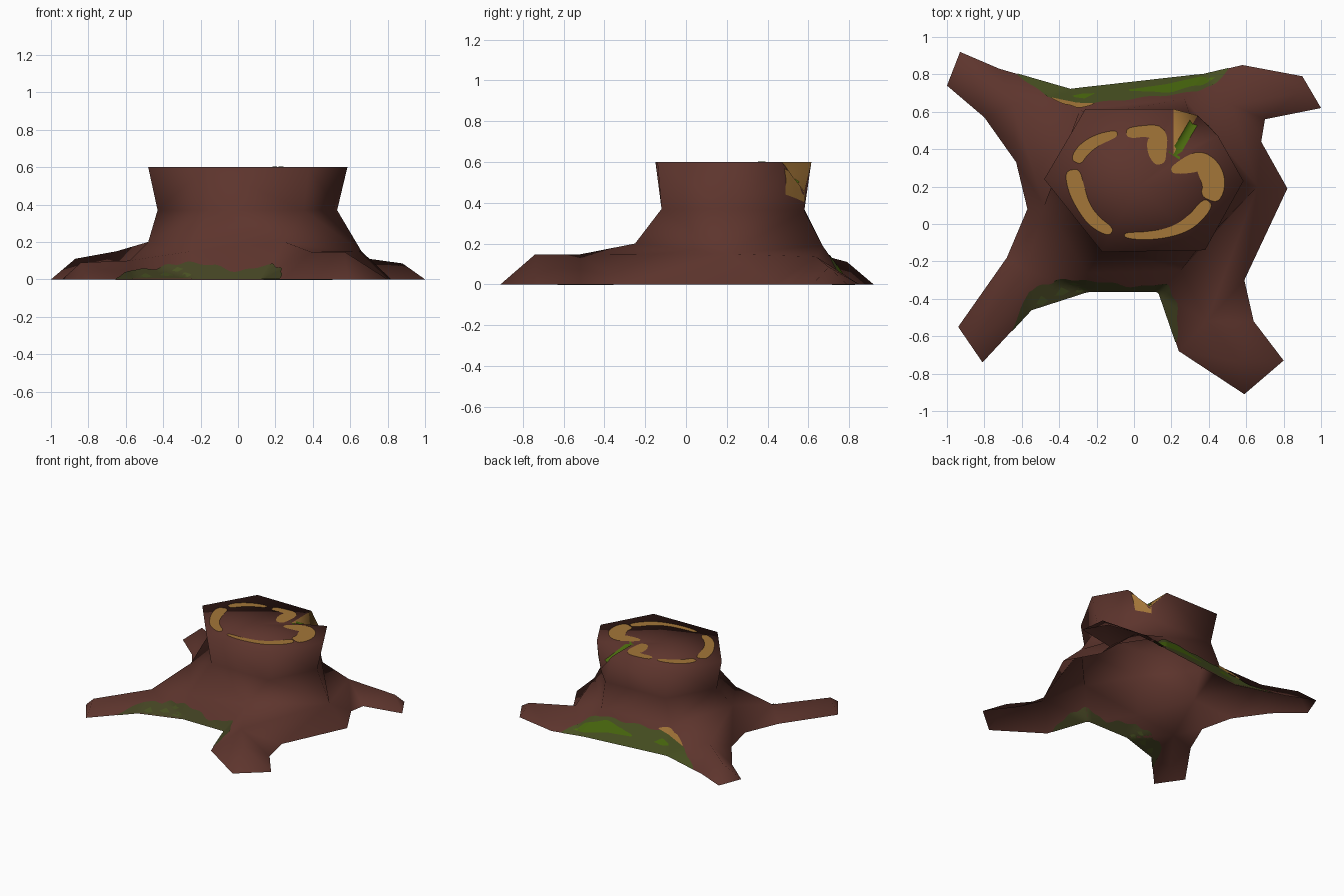
import bpy, bmesh, math
from mathutils import Vector as V
from mathutils.bvhtree import BVHTree

if "Cube" in bpy.data.objects:
    bpy.data.objects.remove(bpy.data.objects["Cube"])


def mat(name, c):
    m = bpy.data.materials.new(name)
    m.diffuse_color = (*c, 1)
    m.use_nodes = True
    m.node_tree.nodes["Principled BSDF"].inputs["Base Color"].default_value = m.diffuse_color
    return m


BARK = mat("bark_brown", (0.110, 0.035, 0.026))
OCHRE = mat("ochre_lichen", (0.37, 0.18, 0.040))
MOSS = mat("dark_moss", (0.056, 0.056, 0.016))
OLIVE = mat("olive_moss", (0.062, 0.078, 0.015))
BRIGHT = mat("bright_moss", (0.065, 0.135, 0.004))


def finish(bm, name, mats):
    me = bpy.data.meshes.new(name)
    bm.to_mesh(me)
    for m in mats:
        me.materials.append(m)
    for p in me.polygons:
        p.use_smooth = True
    ob = bpy.data.objects.new(name, me)
    bpy.context.collection.objects.link(ob)
    return ob


# --- stump: hexagonal trunk rings, corners A..F counter-clockwise from the left
flare = [(-.48, .1, .2), (-.25, -.26, .15), (.25, -.25, .2),
         (.66, .2, .15), (.27, .67, .19), (-.29, .61, .18)]
waist = [(-.43, .23, .37), (-.15, -.12, .37), (.35, -.12, .37),
         (.53, .23, .37), (.3, .58, .36), (-.23, .58, .37)]
rim = [(-.48, .24, .6), (-.17, -.15, .6), (.38, -.14, .6),
       (.585, .23, .6), None, (-.26, .615, .6)]
notch_r, notch_l = (.45, .47, .6), (.21, .615, .6)
notch_in, notch_lip = (.21, .36, .6), (.34, .58, .45)
middle = (.02, .2, .6)

# roots: (flare corner before, corner after, ridge, ridge end, outline; T marks tips)
S, T = 0, 1
roots = [
    (0, 1, (-.58, -.25, .1), (-.84, -.6, .09),
     [(-.68, -.18, S), (-.94, -.55, T), (-.81, -.74, T), (-.55, -.46, S)]),
    (2, 3, (.39, -.52, .147), (.57, -.74, .147),
     [(.24, -.68, S), (.59, -.91, T), (.8, -.73, T), (.64, -.52, S), (.59, -.3, S)]),
    (3, 4, (.52, .64, .135), (.88, .7, .085),
     [(.68, .44, S), (.7, .56, S), (1, .62, T), (.9, .79, T), (.58, .85, S)]),
    (5, 0, (-.65, .64, .15), (-.87, .79, .11),
     [(-.72, .83, S), (-.93, .92, T), (-1, .74, T), (-.8, .57, S), (-.63, .33, S)]),
]
valley = [(-.57, .08, 0), (-.24, -.36, 0), (.13, -.36, 0),
          (.82, .19, 0), (.37, .8, 0), (-.34, .72, 0)]

bm = bmesh.new()
cache = {}


def face(*pts, mi=0):
    vs = []
    for p in pts:
        v = cache.setdefault(p, None) or bm.verts.new(p)
        cache[p] = v
        if v not in vs:
            vs.append(v)
    f = bm.faces.new(vs)
    f.material_index = mi


# roots and the skirt between them
for a, b, ridge, end, outline in roots:
    cols = [(valley[a], flare[a])]
    cols += [((x, y, 0), end if k else ridge) for x, y, k in outline]
    cols.append((valley[b], flare[b]))
    if a == 2:      # the last outline point of this root belongs to the trunk flare
        cols[-2] = (cols[-2][0], flare[b])
    for (b0, u0), (b1, u1) in zip(cols, cols[1:]):
        face(b0, b1, u1, u0)
    face(flare[a], ridge, flare[b])
for a, b in ((1, 2), (4, 5)):
    face(valley[a], valley[b], flare[b], flare[a])

# trunk walls
for i in range(6):
    j = (i + 1) % 6
    face(flare[i], flare[j], waist[j], waist[i])
    if rim[i] and rim[j]:
        face(waist[i], waist[j], rim[j], rim[i])
face(waist[3], waist[4], notch_lip)
face(waist[3], notch_lip, notch_r)
face(waist[3], notch_r, rim[3])
face(waist[4], notch_l, notch_lip)
face(waist[4], waist[5], rim[5], notch_l)

# flat cut top with a wedge notch
loop = rim[:4] + [notch_r, notch_in, notch_l, rim[5]]
for p, q in zip(loop, loop[1:] + loop[:1]):
    face(middle, p, q)
face(notch_in, notch_lip, notch_l, mi=1)
face(notch_in, notch_r, notch_lip)

bmesh.ops.triangulate(bm, faces=bm.faces[:])
bmesh.ops.recalc_face_normals(bm, faces=bm.faces[:])
bm.normal_update()
if sum(f.normal.z * f.calc_area() for f in bm.faces) < 0:
    bmesh.ops.reverse_faces(bm, faces=bm.faces[:])
    bm.normal_update()
tree = BVHTree.FromBMesh(bm)
finish(bm, "stump", [BARK, OCHRE])
bm.free()


def lerp_table(tab, t):
    for (t0, a), (t1, b) in zip(tab, tab[1:]):
        if t <= t1:
            return a + (b - a) * (t - t0) / (t1 - t0)
    return tab[-1][1]


def plate(name, grid, m, off):
    """Thin painted sheet laid on the stump from a grid of points."""
    b = bmesh.new()
    rows = []
    for row in grid:
        r = []
        for p in row:
            loc, n, _, _ = tree.find_nearest(p)
            r.append(b.verts.new(loc + n * off))
        rows.append(r)
    for r0, r1 in zip(rows, rows[1:]):
        for k in range(len(r0) - 1):
            b.faces.new((r0[k], r1[k], r1[k + 1], r0[k + 1]))
    b.normal_update()
    finish(b, name, [m])
    b.free()


def band(name, cols, lo, hi, m, off):
    """Wavy strip running along the skirt; lo and hi are heights by position."""
    t0, t1 = hi[0][0], hi[-1][0]
    grid = []
    for i in range(49):
        t = t0 + (t1 - t0) * i / 48
        k = min(int(t), len(cols) - 2)
        f = t - k
        base = V(cols[k][0]).lerp(V(cols[k + 1][0]), f)
        up = V(cols[k][1]).lerp(V(cols[k + 1][1]), f)
        l = lerp_table(lo, t)
        h = max(l + .01, lerp_table(hi, t) + .04 * math.sin(t * 17))
        grid.append([base.lerp(up, l + (h - l) * j / 5) for j in range(6)])
    plate(name, grid, m, off)
    plate(name + "_inside", grid, m, -off)


# --- moss on the front and back skirts
front = [((-.81, -.74, 0), roots[0][3]), ((-.55, -.46, 0), roots[0][2]),
         (valley[1], flare[1]), (valley[2], flare[2]), ((.24, -.68, 0), roots[1][2])]
back = [((.58, .85, 0), roots[2][2]), (valley[4], flare[4]),
        (valley[5], flare[5]), ((-.72, .83, 0), roots[3][2])]
zero = [(0, 0), (9, 0)]
band("front_moss", front, zero, [(.6, .05), (1, .5), (1.6, .65), (2, .6), (2.35, .4),
     (2.6, .2), (2.9, .38), (3.3, .4), (3.65, .25), (3.85, .03)], MOSS, .004)
for k, (t, h, w) in enumerate([(1.2, .12, .1), (1.55, .22, .13), (1.85, .14, .12), (1.75, .42, .1)]):
    band(f"front_moss_spot_{k}", front, [(t - w, h), (t, h - .07), (t + w, h)],
         [(t - w, h), (t, h + .14), (t + w, h)], OLIVE, .006)
band("back_moss", back, zero, [(.35, .05), (.6, .45), (1, .78), (1.5, .78), (2, .78),
     (2.4, .5), (2.75, .03)], OLIVE, .004)
band("back_bright_moss", back, [(.6, .2), (1, .12), (1.25, .3), (1.55, .35)],
     [(.6, .22), (.85, .42), (1.15, .66), (1.4, .58), (1.55, .37)], BRIGHT, .006)
band("back_bright_moss_spot", back, [(1.83, .35), (1.92, .3), (2.02, .35)],
     [(1.83, .37), (1.92, .5), (2.02, .37)], BRIGHT, .006)
band("back_lichen", back, [(1.85, .82), (2, .7), (2.35, .55)],
     [(1.85, .84), (2.05, .95), (2.2, .85), (2.35, .57)], OCHRE, .007)


def ribbon(name, pts, m, off=.003):
    """Rounded strip along x, y, half-width points on the cut top."""
    ps = [V((x, y, .6)) for x, y, _ in pts]
    ws = [w for _, _, w in pts]
    for _ in range(2):  # corner cutting keeps the outline soft
        qs, vs = [ps[0]], [ws[0] * .6]
        for i in range(len(ps) - 1):
            for t in (.25, .75):
                qs.append(ps[i].lerp(ps[i + 1], t))
                vs.append(ws[i] + (ws[i + 1] - ws[i]) * t)
        ps, ws = qs + [ps[-1]], vs + [ws[-1] * .6]
    grid = []
    for i, p in enumerate(ps):
        d = (ps[min(i + 1, len(ps) - 1)] - ps[max(i - 1, 0)]).normalized()
        n = V((-d.y, d.x, 0)) * ws[i]
        grid.append([p - n, p, p + n])
    plate(name, grid, m, off)


# --- broken lichen ring on the cut top
ribbon("lichen_left", [(-.33, .29, .04), (-.31, .19, .045), (-.27, .09, .035),
                       (-.21, .01, .035), (-.12, -.045, .025)], OCHRE)
ribbon("lichen_front", [(-.05, -.06, .015), (.06, -.065, .022), (.2, -.045, .025),
                        (.31, .01, .035), (.4, .12, .035)], OCHRE)
ribbon("lichen_right", [(.4, .13, .05), (.43, .2, .06), (.41, .28, .065),
                        (.36, .34, .05), (.3, .32, .05), (.2, .285, .02)], OCHRE)
ribbon("lichen_back", [(-.04, .485, .03), (.08, .5, .03), (.13, .48, .05),
                       (.12, .4, .055), (.14, .32, .03)], OCHRE)
ribbon("lichen_back_left", [(-.31, .33, .03), (-.28, .39, .035), (-.2, .45, .03),
                            (-.09, .485, .02)], OCHRE)

# --- lichen around the notch and green streak along its valley
plate("notch_wall_lichen", [[V((.44, .48, .595)), V((.42, .49, .52)), V((.4, .49, .44))],
                            [V((.395, .53, .53)), V((.38, .54, .48)), V((.37, .54, .42))],
                            [V((.33, .59, .45)), V((.33, .59, .43)), V((.33, .59, .4))]], OCHRE, .004)
plate("notch_moss", [[V(notch_in).lerp(V(notch_lip), t) + V((s * .03, -s * .02, .01))
                      for s in (-1, 0, 1)] for t in (.02, .2, .4, .6, .8)], BRIGHT, .003)
